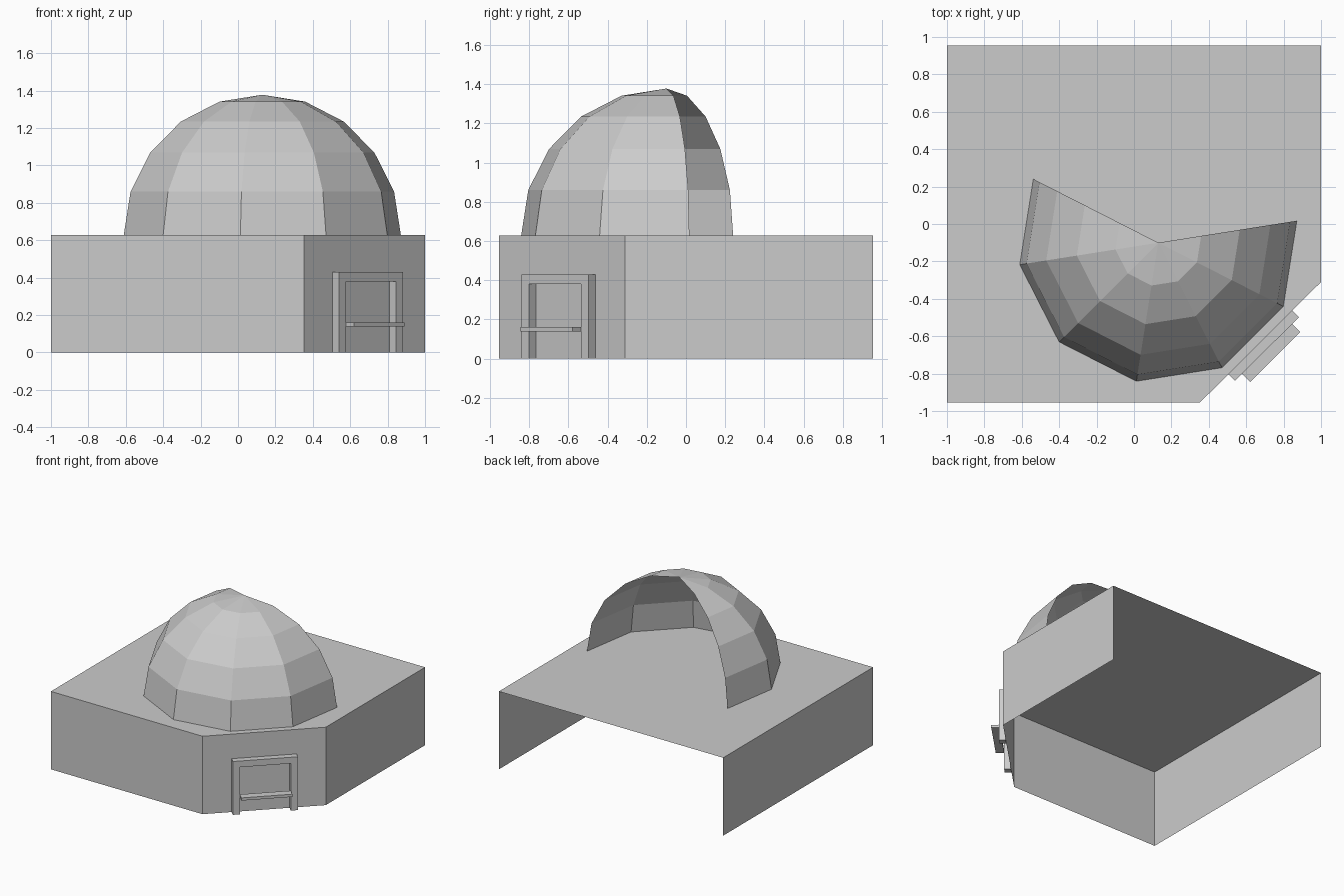
import bpy, bmesh
from math import cos, sin, radians
from mathutils import Matrix, Vector

if "Cube" in bpy.data.objects:
    bpy.data.objects.remove(bpy.data.objects["Cube"])

ROOF = 0.628


def finish(name, bm, matrix=None):
    mesh = bpy.data.meshes.new(name)
    bm.to_mesh(mesh)
    bm.free()
    obj = bpy.data.objects.new(name, mesh)
    bpy.context.collection.objects.link(obj)
    if matrix:
        obj.matrix_world = matrix
    return obj


# Base block: chamfered corner, open at the back and underneath
outline = [(-1, 0.955), (-1, -0.955), (0.352, -0.955), (1, -0.31), (1, 0.955)]
bm = bmesh.new()
low = [bm.verts.new((x, y, 0)) for x, y in outline]
high = [bm.verts.new((x, y, ROOF)) for x, y in outline]
for i in range(4):
    bm.faces.new((low[i], low[i + 1], high[i + 1], high[i]))
bm.faces.new(high)
finish("base_walls_and_roof", bm)

# Dome: six of ten hemisphere segments, open at the back
R, SEGMENTS, RINGS = 0.75, 6, 5
bm = bmesh.new()
rings = []
for k in range(RINGS):
    e = radians(18 * k)
    rings.append([bm.verts.new((0.13 + R * cos(e) * cos(radians(a)),
                                -0.10 + R * cos(e) * sin(radians(a)),
                                ROOF + R * sin(e)))
                  for a in (-207 + 36 * s for s in range(SEGMENTS + 1))])
apex = bm.verts.new((0.13, -0.10, ROOF + R))
for s in range(SEGMENTS):
    for a, b in zip(rings, rings[1:]):
        bm.faces.new((a[s], a[s + 1], b[s + 1], b[s]))
    bm.faces.new((rings[-1][s], rings[-1][s + 1], apex))
finish("dome_shell", bm)

# Local frame on the angled wall: x along the wall, -y outward
wall = Vector((0.648, 0.645, 0)).normalized()
place = Matrix.Translation((0.676, -0.6325, 0)) @ Matrix.Rotation(
    wall.to_2d().angle_signed(Vector((1, 0))), 4, 'Z')

# Door frame: extruded arch profile
bm = bmesh.new()
W, w, H, h, D = 0.241, 0.189, 0.43, 0.38, 0.05
profile = [(-W, 0), (-w, 0), (-w, h), (w, h), (w, 0), (W, 0), (W, H), (-W, H)]
face = bm.faces.new([bm.verts.new((x, -D, z)) for x, z in profile])
ext = bmesh.ops.extrude_face_region(bm, geom=[face], use_keep_orig=True)
bmesh.ops.translate(bm, vec=(0, D, 0),
                    verts=[g for g in ext["geom"] if isinstance(g, bmesh.types.BMVert)])
bmesh.ops.recalc_face_normals(bm, faces=bm.faces)
finish("door_frame", bm, place)

# Counter shelf in front of the frame
bm = bmesh.new()
bmesh.ops.create_cube(bm, size=1, matrix=Matrix.Translation((0, -0.081, 0.15))
                      @ Matrix.Diagonal((0.378, 0.062, 0.022, 1)))
finish("counter_shelf", bm, place)
